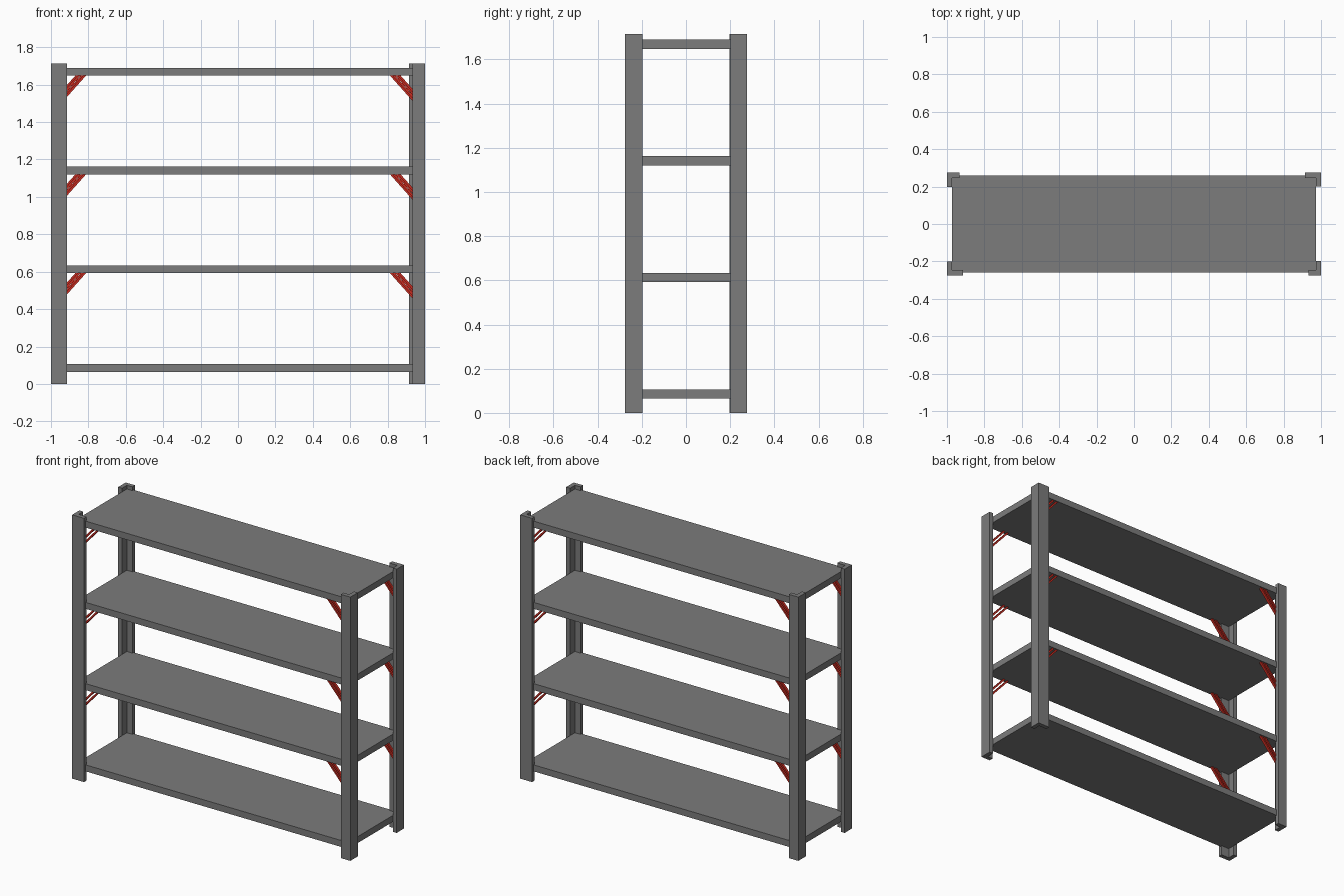
import bpy
import bmesh

cube = bpy.data.objects.get("Cube")
if cube:
    bpy.data.objects.remove(cube, do_unlink=True)


def make_material(name, rgb):
    mat = bpy.data.materials.new(name)
    mat.use_nodes = True
    colour = (*rgb, 1.0)
    mat.diffuse_color = colour
    mat.node_tree.nodes["Principled BSDF"].inputs["Base Color"].default_value = colour
    return mat


steel = make_material("grey steel", (0.2, 0.2, 0.2))
red = make_material("red paint", (0.58, 0.025, 0.015))


def prism(name, profile, axis, low, high, mat):
    """Extrude a flat profile along y or z between two levels."""
    def place(a, b, level):
        return (a, level, b) if axis == "y" else (a, b, level)

    bm = bmesh.new()
    face = bm.faces.new([bm.verts.new(place(a, b, low)) for a, b in profile])
    moved = bmesh.ops.extrude_face_region(bm, geom=[face])["geom"]
    verts = [v for v in moved if isinstance(v, bmesh.types.BMVert)]
    bmesh.ops.translate(bm, verts=verts, vec=place(0, 0, high - low))
    bmesh.ops.recalc_face_normals(bm, faces=bm.faces)
    mesh = bpy.data.meshes.new(name)
    bm.to_mesh(mesh)
    bm.free()
    mesh.materials.append(mat)
    obj = bpy.data.objects.new(name, mesh)
    bpy.context.collection.objects.link(obj)
    return obj


HALF_X, HALF_Y, HEIGHT = 1.0, 0.275, 1.714
WALL = 0.028
SHELF_X, SHELF_Y, SHELF_THICK = 0.972, 0.259, 0.042
SHELF_BOTTOMS = [0.064 + 0.528 * i for i in range(4)]

# Shelves
for number, z in enumerate(SHELF_BOTTOMS, 1):
    outline = [(-SHELF_X, -SHELF_Y), (SHELF_X, -SHELF_Y),
               (SHELF_X, SHELF_Y), (-SHELF_X, SHELF_Y)]
    prism(f"shelf_{number}", outline, "z", z, z + SHELF_THICK, steel)

# Angle-section posts and paired corner braces; opposite corners match
SLOPE = 1.12
BRACE_X, BRACE_SPAN = 0.87, 0.056
for sx, side in ((-1, "right"), (1, "left")):
    for sy, end in ((-1, "front"), (1, "back")):
        same = sx == sy
        arm_x, arm_y = (0.085, 0.074) if same else (0.067, 0.078)
        corner = [(0, 0), (arm_x, 0), (arm_x, WALL),
                  (WALL, WALL), (WALL, arm_y), (0, arm_y)]
        section = [(sx * (HALF_X - a), sy * (HALF_Y - b)) for a, b in corner]
        prism(f"{end}_{side}_post", section, "z", 0, HEIGHT, steel)

        # Two slanted bars under each upper shelf
        starts = (0.0, 0.52) if same else (0.24, 0.76)
        for number, z in enumerate(SHELF_BOTTOMS[1:], 2):
            for label, start in zip(("upper", "lower"), starts):
                near = BRACE_X - BRACE_SPAN * start
                far = near - BRACE_SPAN * 0.26
                bar = [(sx * near, z), (sx * far, z),
                       (sx * SHELF_X, z - SLOPE * (SHELF_X - far)),
                       (sx * SHELF_X, z - SLOPE * (SHELF_X - near))]
                prism(f"{end}_{side}_{label}_brace_{number}", bar, "y",
                      sy * 0.252, sy * 0.235, red)
